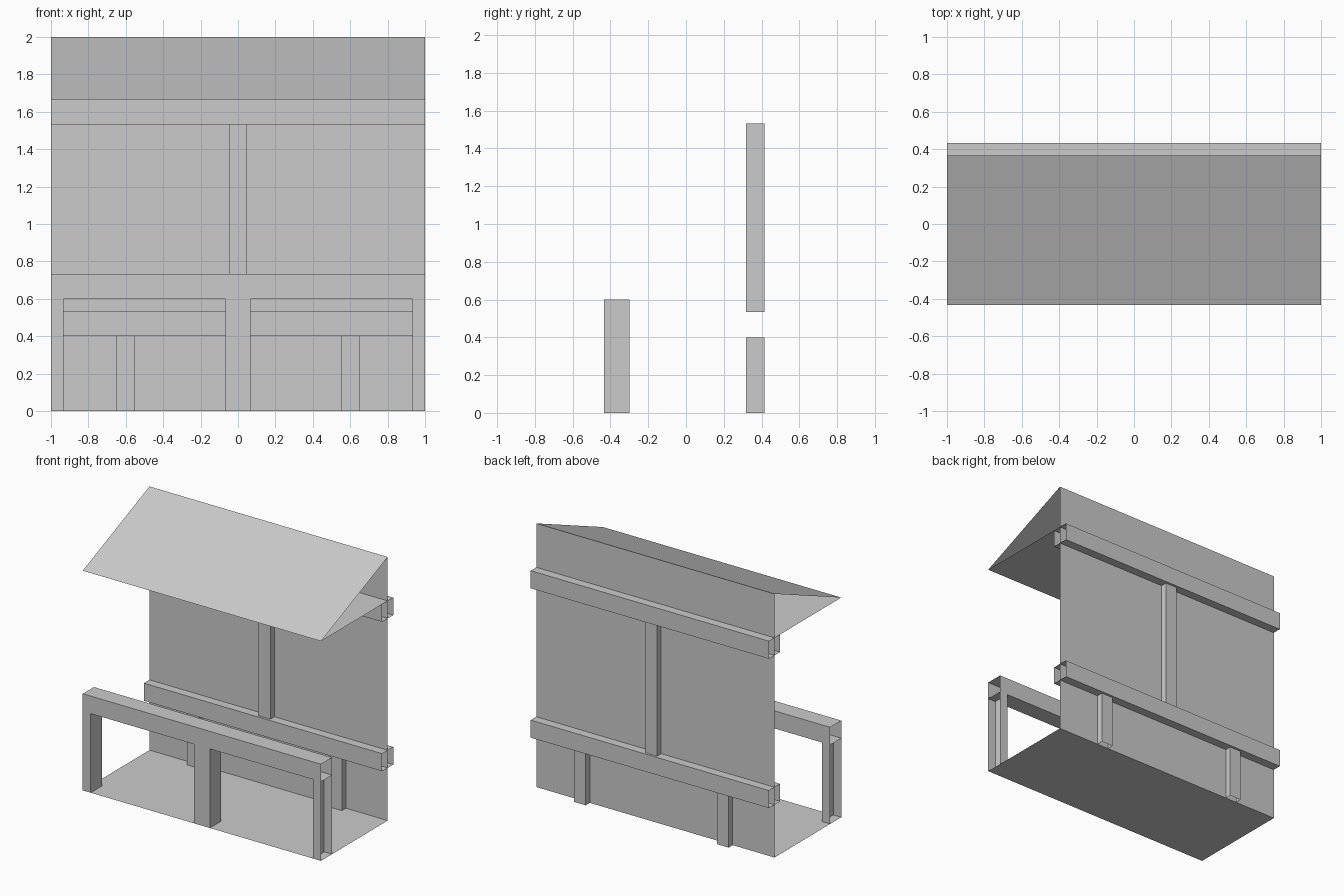
import bpy

if "Cube" in bpy.data.objects:
    bpy.data.objects.remove(bpy.data.objects["Cube"])

FRONT, WALL, W = -0.4333, 0.3667, 0.1333
EAVES, RIDGE = 1.6667, 2.0


def make(name, verts, faces):
    mesh = bpy.data.meshes.new(name)
    mesh.from_pydata(verts, [], faces)
    ob = bpy.data.objects.new(name, mesh)
    bpy.context.collection.objects.link(ob)
    return ob


def sheet(name, a, b):
    """Full-width panel spanning two (y, z) points."""
    return make(name, [(-1, *a), (1, *a), (1, *b), (-1, *b)], [(0, 1, 2, 3)])


def beam(name, y0, y1, z0, z1):
    """Full-width hollow beam with open ends."""
    ring = [(y0, z0), (y1, z0), (y1, z1), (y0, z1)]
    verts = [(x, y, z) for x in (-1, 1) for y, z in ring]
    faces = [(i, i + 4, (i + 1) % 4 + 4, (i + 1) % 4) for i in range(4)]
    return make(name, verts, faces)


def post(name, x0, x1, y0, y1, z0, z1, skip=None):
    """Hollow upright, open top and bottom; skip leaves one side open."""
    ring = [(x0, y0), (x1, y0), (x1, y1), (x0, y1)]
    verts = [(x, y, z) for z in (z0, z1) for x, y in ring]
    faces = [(i, (i + 1) % 4, (i + 1) % 4 + 4, i + 4) for i in range(4) if i != skip]
    return make(name, verts, faces)


# Panels: floor, back wall, ceiling and sloping roof
sheet("floor", (FRONT, 0), (WALL, 0))
sheet("back_wall", (WALL, 0), (WALL, RIDGE))
sheet("ceiling", (WALL, EAVES), (FRONT, EAVES))
sheet("roof", (FRONT, EAVES), (WALL, RIDGE))

# Horizontal beams
h = W / 2
beam("lower_wall_beam", WALL - h, WALL + h, 0.4, 0.5333)
beam("upper_wall_beam", WALL - h, WALL + h, 1.5333, EAVES)
beam("front_rail", FRONT, FRONT + W, 0.6, 0.7333)

# Front rail posts: full one in the middle, half ones open at the ends
post("front_post_middle", -h, h, FRONT, FRONT + W, 0, 0.6)
post("front_post_left", -1, -1 + h, FRONT, FRONT + W, 0, 0.6, skip=3)
post("front_post_right", 1 - h, 1, FRONT, FRONT + W, 0, 0.6, skip=1)

# Wall posts passing through the back wall
p = 0.049
for name, x, z0, z1 in (("wall_post_upper", 0, 0.5333, 1.5333),
                        ("wall_post_left", -0.6, 0, 0.4),
                        ("wall_post_right", 0.6, 0, 0.4)):
    post(name, x - p, x + p, WALL - p, WALL + p, z0, z1)
